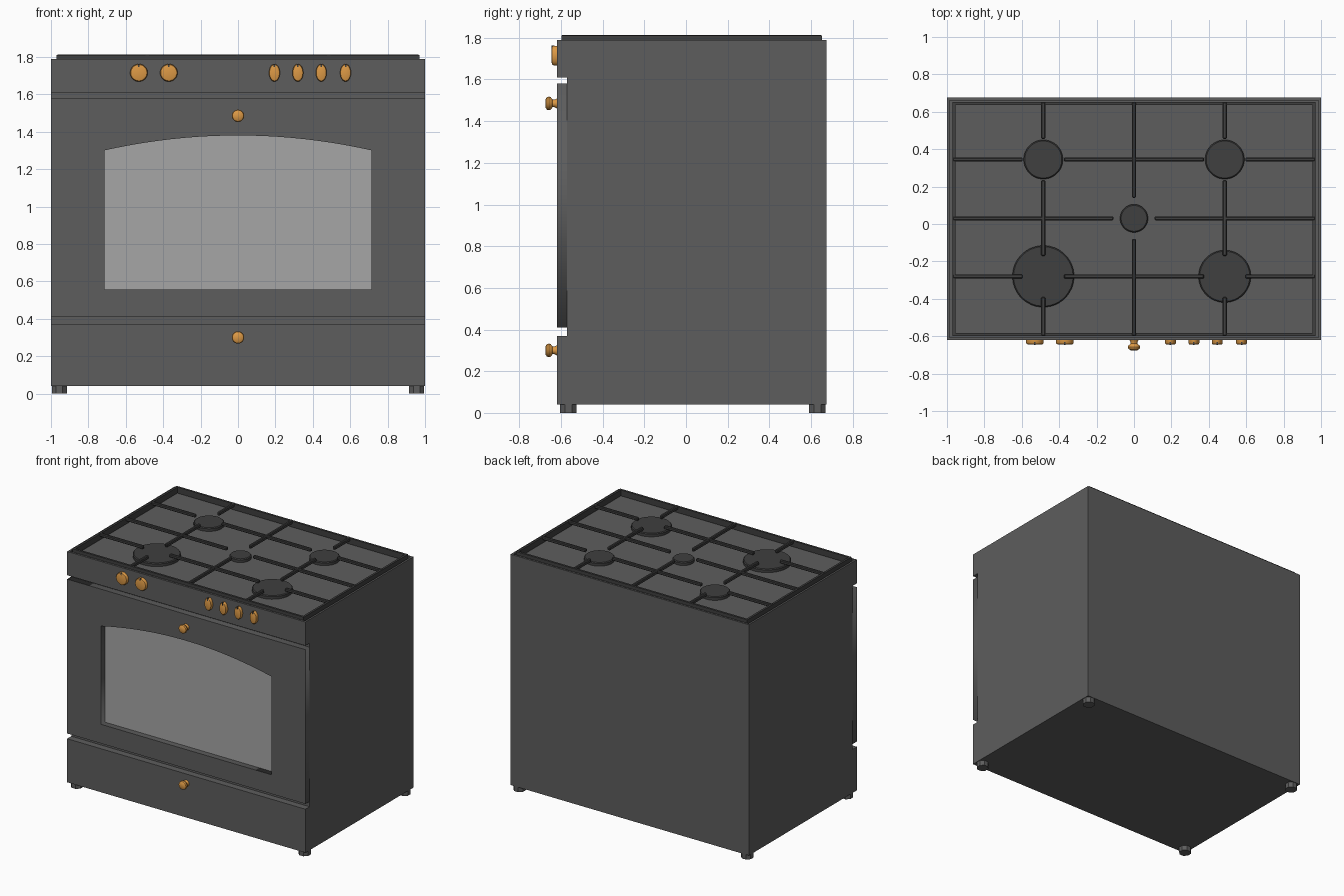
import bpy, bmesh
from math import sin, cos, pi, radians

if "Cube" in bpy.data.objects:
    bpy.data.objects.remove(bpy.data.objects["Cube"])


def material(name, color):
    m = bpy.data.materials.new(name)
    m.diffuse_color = (*color, 1)
    m.use_nodes = True
    m.node_tree.nodes["Principled BSDF"].inputs["Base Color"].default_value = m.diffuse_color
    return m


DARK = material("dark_enamel", (0.11, 0.11, 0.11))
IRON = material("cast_iron", (0.05, 0.05, 0.05))
COPPER = material("copper", (0.72, 0.32, 0.06))


def finish(bm, name, mat=None, smooth=False):
    bmesh.ops.recalc_face_normals(bm, faces=bm.faces)
    me = bpy.data.meshes.new(name)
    bm.to_mesh(me)
    bm.free()
    ob = bpy.data.objects.new(name, me)
    bpy.context.collection.objects.link(ob)
    if mat:
        me.materials.append(mat)
    if smooth:
        bpy.ops.object.select_all(action='DESELECT')
        ob.select_set(True)
        bpy.context.view_layer.objects.active = ob
        bpy.ops.object.shade_smooth_by_angle(angle=radians(35))
    return ob


def add_box(bm, x0, x1, y0, y1, z0, z1, bevel=0):
    vs = bmesh.ops.create_cube(bm, size=1)["verts"]
    for v in vs:
        v.co = ((x0 + x1) / 2 + v.co.x * (x1 - x0),
                (y0 + y1) / 2 + v.co.y * (y1 - y0),
                (z0 + z1) / 2 + v.co.z * (z1 - z0))
    if bevel:
        edges = list({e for v in vs for e in v.link_edges})
        bmesh.ops.bevel(bm, geom=edges, offset=bevel, segments=1, affect='EDGES')


def lathe(name, profile, loc, mat, axis='Z', sides=32, squash=1):
    """Revolve (radius, distance) points along +z or -y."""
    bm = bmesh.new()
    rings = []
    for r, d in profile:
        ring = []
        for i in range(sides):
            a = 2 * pi * (i + 0.5) / sides
            u, w = r * cos(a) * squash, r * sin(a)
            p = (u, w, d) if axis == 'Z' else (u, -d, w)
            ring.append(bm.verts.new([p[k] + loc[k] for k in range(3)]))
        rings.append(ring)
    for a, b in zip(rings, rings[1:]):
        for i in range(sides):
            j = (i + 1) % sides
            bm.faces.new((a[i], a[j], b[j], b[i]))
    bm.faces.new(rings[0])
    bm.faces.new(rings[-1])
    return finish(bm, name, mat, True)


# Body: side profile extruded across, with a recess in front for the door
profile = [(-.62, .04), (.675, .04), (.675, 1.79), (-.62, 1.79),
           (-.62, 1.61), (-.57, 1.61), (-.57, .37), (-.62, .37)]
bm = bmesh.new()
face = bm.faces.new([bm.verts.new((-1, y, z)) for y, z in profile])
ext = bmesh.ops.extrude_face_region(bm, geom=[face])["geom"]
bmesh.ops.translate(bm, vec=(2, 0, 0), verts=[g for g in ext if isinstance(g, bmesh.types.BMVert)])
bmesh.ops.recalc_face_normals(bm, faces=bm.faces)
# sunken cooktop with a narrow rim
top = max(bm.faces, key=lambda f: f.calc_center_median().z)
bmesh.ops.inset_region(bm, faces=[top], thickness=.02)
sunk = bmesh.ops.extrude_face_region(bm, geom=[top])["geom"]
bmesh.ops.delete(bm, geom=[top], context='FACES_ONLY')
bmesh.ops.translate(bm, vec=(0, 0, -.03), verts=[g for g in sunk if isinstance(g, bmesh.types.BMVert)])
finish(bm, "body", DARK)

# Oven door: flat outline with an arched window hole
arch = [(.715 * t / 10, 1.38 - .08 * (t / 10) ** 2) for t in range(10, -11, -1)]
window = [(-.715, .555), (.715, .555)] + arch
cu = bpy.data.curves.new("oven_door", 'CURVE')
cu.dimensions = '2D'
cu.fill_mode = 'BOTH'
cu.extrude = .025
for pts in ([(-1, .41), (1, .41), (1, 1.58), (-1, 1.58)], window):
    sp = cu.splines.new('POLY')
    sp.points.add(len(pts) - 1)
    for p, (x, z) in zip(sp.points, pts):
        p.co = (x, z, 0, 1)
    sp.use_cyclic_u = True
door = bpy.data.objects.new("oven_door", cu)
bpy.context.collection.objects.link(door)
door.location.y = -.595
door.rotation_euler.x = pi / 2
door.select_set(True)
bpy.context.view_layer.objects.active = door
bpy.ops.object.convert(target='MESH')
door.data.materials.clear()
door.data.materials.append(DARK)

# Window glass
bm = bmesh.new()
bm.faces.new([bm.verts.new((x, -.575, z)) for x, z in window])
finish(bm, "window_glass", material("glass", (.38, .38, .38)))

# Feet
for x in (-.955, .955):
    for y, side in ((-.565, "front"), (.63, "back")):
        lathe(side + "_foot", [(.044, 0), (.044, .045)], (x, y, 0), DARK, sides=8)

# Pull knobs on the door and the drawer
pull = [(.024, 0), (.018, .012), (.018, .02), (.03, .029), (.033, .037), (.03, .048), (.018, .055)]
for z, part in ((1.485, "door_knob"), (.30, "drawer_knob")):
    lathe(part, pull, (0, -.62, z), COPPER, 'Y')

# Control knobs, two round and four oval, each with a pointer mark
dial = [(.047, 0), (.047, .016), (.043, .022), (.034, .025)]
for x, squash in ((-.53, 1), (-.37, 1), (.195, .62), (.32, .62), (.445, .62), (.575, .62)):
    lathe("control_knob", dial, (x, -.62, 1.715), COPPER, 'Y', squash=squash)
    bm = bmesh.new()
    add_box(bm, x - .004, x + .004, -.646, -.63, 1.745, 1.763)
    finish(bm, "knob_pointer", IRON)

# Burners
burners = [(-.485, .345, .105), (.485, .345, .105), (0, .03, .075),
           (-.485, -.28, .165), (.485, -.28, .14)]
for x, y, r in burners:
    lathe("burner", [(r, 0), (r, .02), (r - .006, .026)], (x, y, 1.76), IRON, sides=40)

# Pan supports: border frame and bars that stop short of each burner
bm = bmesh.new()
X, Y0, Y1, w, gap = .97, -.598, .652, .011, .11
Z = (1.788, 1.812)
for s in (-1, 1):
    add_box(bm, *sorted((s * X, s * (X - .016))), Y0, Y1, 1.765, 1.81)
for y in (Y0, Y1 - .016):
    add_box(bm, -X, X, y, y + .016, 1.765, 1.81)


def spans(a, b, centres):
    cuts = [a] + [c + d for c in centres for d in (-gap, gap)] + [b]
    return zip(cuts[::2], cuts[1::2])


for y, centres in ((.345, (-.485, .485)), (.03, (0,)), (-.28, (-.485, .485))):
    for a, b in spans(-X, X, centres):
        add_box(bm, a, b, y - w, y + w, *Z, .005)
for x, centres in ((-.485, (-.28, .345)), (0, (.03,)), (.485, (-.28, .345))):
    for a, b in spans(Y0, Y1, centres):
        add_box(bm, x - w, x + w, a, b, Z[0], Z[1] + .002, .005)
finish(bm, "pan_supports", IRON)
